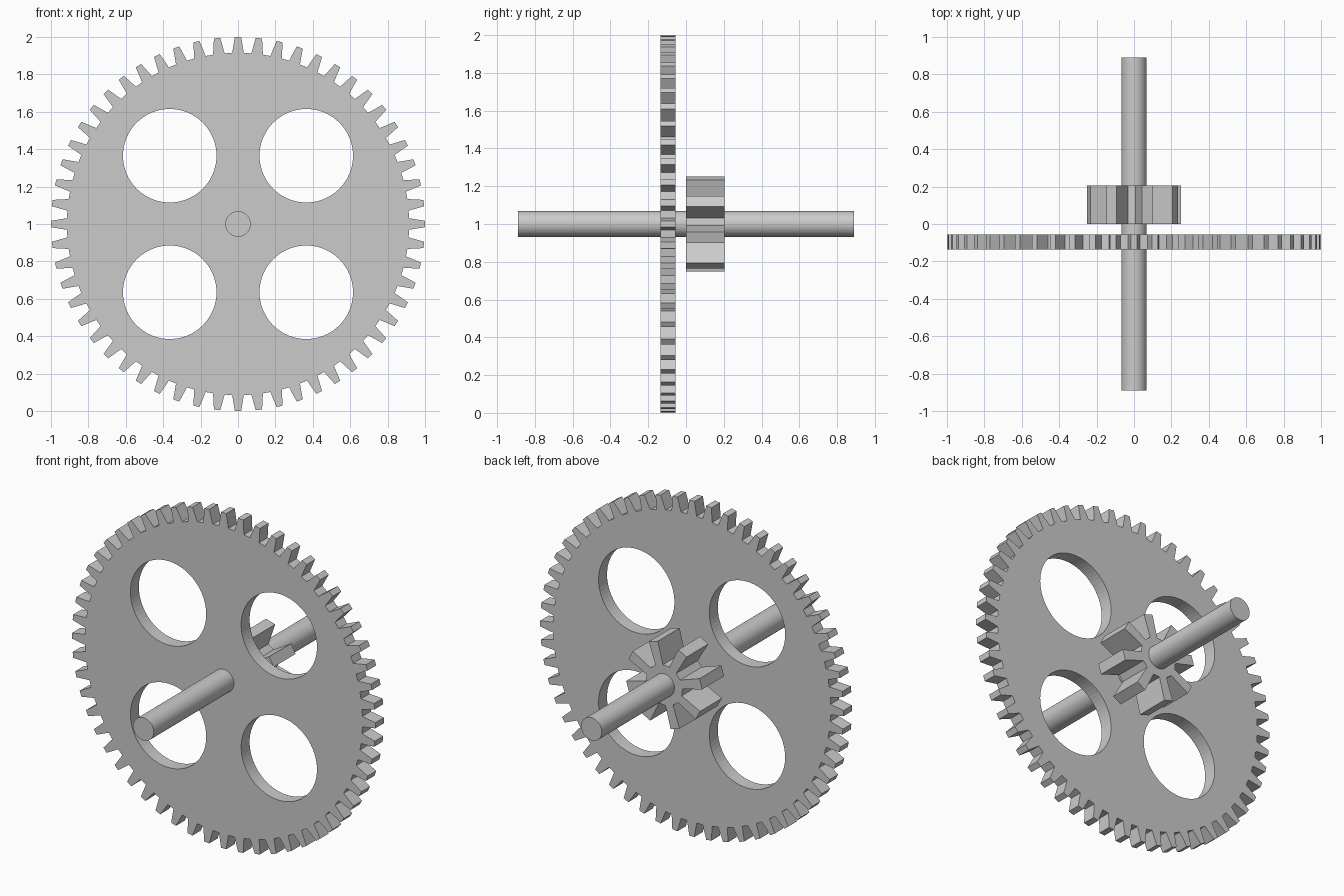
import bpy, bmesh
from math import sin, cos, pi, radians

if "Cube" in bpy.data.objects:
    bpy.data.objects.remove(bpy.data.objects["Cube"])

CENTRE_Z = 1.0


def gear_outline(teeth, tip_r, root_r, tip_half, root_half, phase):
    """Closed outline; half widths of each tooth are angles in radians."""
    pts = []
    for i in range(teeth):
        a = phase + 2 * pi * i / teeth
        for r, d in ((root_r, -root_half), (tip_r, -tip_half),
                     (tip_r, tip_half), (root_r, root_half)):
            pts.append((r * cos(a + d), r * sin(a + d)))
    return pts


def circle(cx, cy, r, n=64):
    return [(cx + r * cos(2 * pi * i / n), cy + r * sin(2 * pi * i / n)) for i in range(n)]


def plate(name, loops, y_min, y_max):
    """Filled outline (with holes) in the xz plane, extruded along y."""
    curve = bpy.data.curves.new(name + "_profile", 'CURVE')
    curve.dimensions = '2D'
    curve.fill_mode = 'BOTH'
    curve.extrude = (y_max - y_min) / 2
    for pts in loops:
        s = curve.splines.new('POLY')
        s.points.add(len(pts) - 1)
        for p, (x, y) in zip(s.points, pts):
            p.co = (x, y, 0, 1)
        s.use_cyclic_u = True
    src = bpy.data.objects.new(name + "_profile", curve)
    bpy.context.collection.objects.link(src)
    bpy.context.view_layer.update()
    mesh = bpy.data.meshes.new_from_object(
        src.evaluated_get(bpy.context.evaluated_depsgraph_get()))
    bpy.data.objects.remove(src)
    bm = bmesh.new()
    bm.from_mesh(mesh)
    bmesh.ops.remove_doubles(bm, verts=bm.verts, dist=1e-5)
    bmesh.ops.recalc_face_normals(bm, faces=bm.faces)
    for f in bm.faces:
        f.smooth = False
    bm.to_mesh(mesh)
    bm.free()
    obj = bpy.data.objects.new(name, mesh)
    bpy.context.collection.objects.link(obj)
    obj.rotation_euler.x = pi / 2
    obj.location = (0, (y_min + y_max) / 2, CENTRE_Z)
    return obj


# Large wheel with four round openings
wheel = [gear_outline(56, 1.0, 0.915, 0.017, 0.034, 0)]
wheel += [circle(sx * 0.365, sz * 0.365, 0.25) for sx in (-1, 1) for sz in (-1, 1)]
plate("large_gear", wheel, -0.135, -0.055)

# Small eight-tooth pinion
plate("pinion", [gear_outline(8, 0.254, 0.12, radians(7), radians(12.5), radians(28.5))],
      0.0, 0.205)

# Axle through both gears
bpy.ops.mesh.primitive_cylinder_add(vertices=48, radius=0.068, depth=1.78,
                                    location=(0, 0, CENTRE_Z), rotation=(pi / 2, 0, 0))
axle = bpy.context.object
axle.name = "axle"
bpy.ops.object.shade_smooth_by_angle(angle=radians(30))
